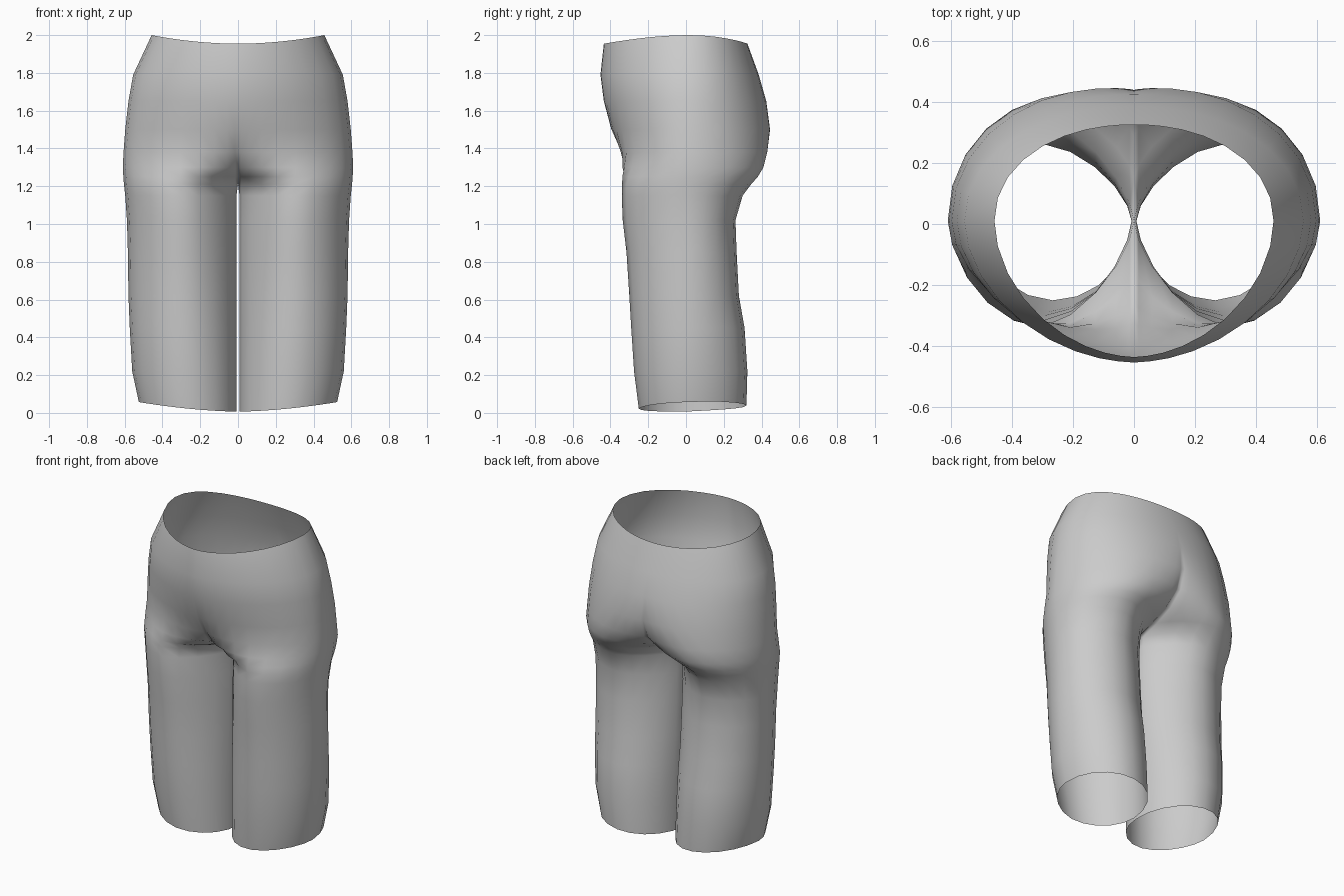
import bpy, bmesh
from math import cos, pi

if "Cube" in bpy.data.objects:
    bpy.data.objects.remove(bpy.data.objects["Cube"])

N = 20      # segments around one half / one leg
YC = 0.01   # depth of the side seam

# z, half width, front y, back y, front blend, back blend (0 = leg tube, 1 = torso)
RINGS = [
    (0.03, 0.525, -0.25, 0.32, 0, 0),
    (0.22, 0.56, -0.275, 0.325, 0, 0),
    (0.45, 0.573, -0.29, 0.31, 0, 0),
    (0.62, 0.58, -0.30, 0.28, 0, 0),
    (0.85, 0.583, -0.315, 0.268, 0, 0),
    (1.02, 0.588, -0.335, 0.262, 0, 0),
    (1.15, 0.597, -0.34, 0.30, 0, 0),
    (1.21, 0.604, -0.338, 0.345, 0, 0),
    (1.25, 0.607, -0.337, 0.38, 0.42, 0.36),
    (1.30, 0.61, -0.336, 0.41, 0.70, 0.64),
    (1.38, 0.606, -0.345, 0.43, 0.88, 0.86),
    (1.50, 0.597, -0.395, 0.445, 0.98, 0.96),
    (1.65, 0.58, -0.435, 0.425, 1, 1),
    (1.79, 0.555, -0.453, 0.385, 1, 1),
    (1.96, 0.457, -0.435, 0.325, 1, 1),
]


def arch(u, p):
    """Height of a unit superellipse at u."""
    return max(0, 1 - abs(u) ** p) ** (1 / p)


def side(z, xo, depth, w, p_out, p_torso):
    """Points of the front or back surface, from the centre to the side seam."""
    xi = 0.0 if z > 1.2 else 0.008
    cx, rx = (xo + xi) / 2, (xo - xi) / 2
    p_in = 2 - 0.5 * min(z / 1.2, 1)
    pts = []
    for i in range(N // 2 + 1):
        u = -cos(2 * pi * i / N)
        x = cx + rx * u
        leg = arch(u, p_in if u < 0 else p_out)
        torso = arch(x / xo, p_torso)
        pts.append((x, leg + (torso - leg) * w))
    top = max(p[1] for p in pts)
    return [(x, YC + y / top * (depth - YC)) for x, y in pts]


def section(z, xo, yf, yb, wf, wb):
    """Right half section, front centre round the outside to back centre."""
    pts = side(z, xo, yf, wf, 1.82, 1.85) + side(z, xo, yb, wb, 2.0, 2.1)[-2::-1]
    out = []
    for x, y in pts:
        h = z
        if z < 0.1:      # hem rises outwards and backwards
            h = 0.007 + 0.05 * (x / xo) ** 1.7 + 0.05 * max(y, 0)
        elif z > 1.9:    # waist rises at the hips
            h = 1.955 + 0.045 * (x / xo) ** 2
        out.append((x, y, h))
    return out


# Shorts shell: loft the right half, then mirror it
bm = bmesh.new()
loops = [[bm.verts.new(p) for p in section(*r)] for r in RINGS]
for a, b in zip(loops, loops[1:]):
    for i in range(N):
        bm.faces.new((a[i], a[i + 1], b[i + 1], b[i]))
bmesh.ops.remove_doubles(bm, verts=bm.verts, dist=0.0005)
copy = bmesh.ops.duplicate(bm, geom=bm.verts[:] + bm.edges[:] + bm.faces[:])["geom"]
for v in [g for g in copy if isinstance(g, bmesh.types.BMVert)]:
    v.co.x *= -1
bmesh.ops.reverse_faces(bm, faces=[g for g in copy if isinstance(g, bmesh.types.BMFace)])
bmesh.ops.remove_doubles(bm, verts=bm.verts, dist=0.0005)
for f in bm.faces:
    f.smooth = True

mesh = bpy.data.meshes.new("shorts")
bm.to_mesh(mesh)
bm.free()
shorts = bpy.data.objects.new("shorts", mesh)
bpy.context.collection.objects.link(shorts)
